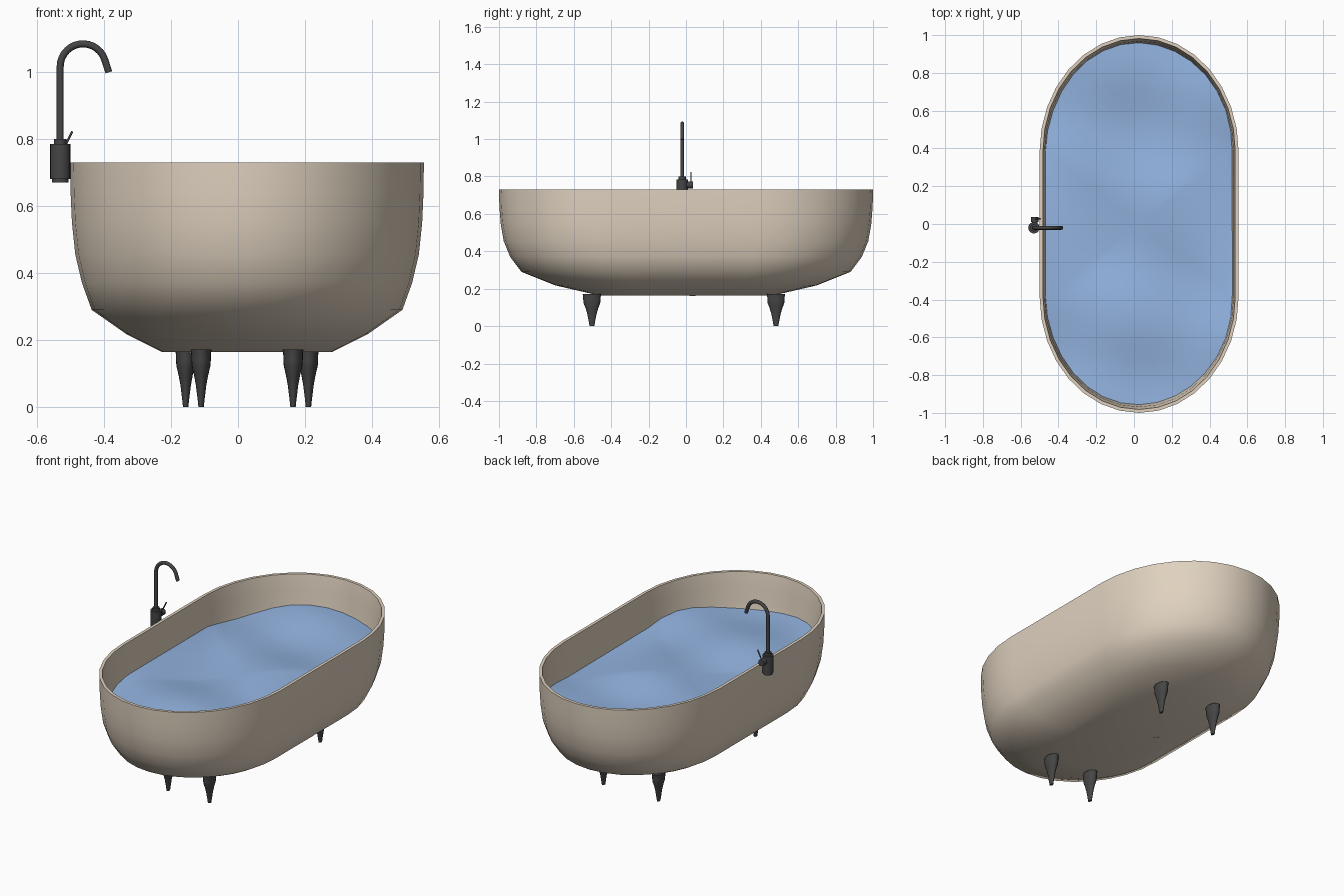
import bpy, bmesh, math
from mathutils import Vector

if "Cube" in bpy.data.objects:
    bpy.data.objects.remove(bpy.data.objects["Cube"])

CX = 0.027  # tub centre in x


def mat(name, rgb):
    m = bpy.data.materials.new(name)
    m.diffuse_color = (*rgb, 1)
    m.use_nodes = True
    m.node_tree.nodes["Principled BSDF"].inputs["Base Color"].default_value = m.diffuse_color
    return m


TAN = mat("stone", (0.74, 0.64, 0.52))
BLUE = mat("water_blue", (0.29, 0.45, 0.74))
DARK = mat("dark_metal", (0.06, 0.06, 0.06))


def outline(hx, hy, z, seg=16):
    """Stadium ring with near-elliptical ends."""
    straight = hy - hx * 1.17
    pts = []
    for sgn in (1, -1):
        for i in range(seg + 1):
            a = math.pi * i / seg
            pts.append((CX + sgn * hx * math.cos(a),
                        sgn * (straight + (hy - straight) * math.sin(a)), z))
    return pts


def loft(name, rings, material, cap_start=True, cap_end=True, angle=35):
    bm = bmesh.new()
    vs = [[bm.verts.new(p) for p in r] for r in rings]
    n = len(vs[0])
    for a, b in zip(vs, vs[1:]):
        for i in range(n):
            j = (i + 1) % n
            bm.faces.new((a[i], a[j], b[j], b[i]))
    if cap_start:
        bm.faces.new(vs[0][::-1])
    if cap_end:
        bm.faces.new(vs[-1])
    bmesh.ops.recalc_face_normals(bm, faces=bm.faces)
    me = bpy.data.meshes.new(name)
    bm.to_mesh(me)
    bm.free()
    ob = bpy.data.objects.new(name, me)
    bpy.context.collection.objects.link(ob)
    me.materials.append(material)
    bpy.ops.object.select_all(action='DESELECT')
    ob.select_set(True)
    bpy.context.view_layer.objects.active = ob
    bpy.ops.object.shade_smooth_by_angle(angle=math.radians(angle))
    return ob


def lathe(name, profile, centre, material, sy=1.0, axis='Z', n=20):
    """Turned solid: profile of (radius, height) about an axis."""
    rings = []
    for r, h in profile:
        ring = []
        for i in range(n):
            a = 2 * math.pi * i / n
            u, v = r * math.cos(a), r * sy * math.sin(a)
            p = (u, v, h) if axis == 'Z' else (u, h, v)
            ring.append(Vector(centre) + Vector(p))
        rings.append(ring)
    return loft(name, rings, material)


def tube(name, path, radius, material, n=12):
    """Round bar swept along a path lying in an xz plane."""
    path = [Vector(p) for p in path]
    rings = []
    for i, p in enumerate(path):
        t = (path[min(i + 1, len(path) - 1)] - path[max(i - 1, 0)]).normalized()
        side = Vector((0, 1, 0))
        up = t.cross(side).normalized()
        rings.append([p + radius * (math.cos(2 * math.pi * k / n) * side +
                                    math.sin(2 * math.pi * k / n) * up) for k in range(n)])
    return loft(name, rings, material)


# tub shell: outer wall, rim, inner wall (thicker below the rim)
outer = [(0.255, 0.47, 0.165), (0.36, 0.70, 0.218), (0.463, 0.88, 0.29), (0.492, 0.94, 0.37),
         (0.512, 0.975, 0.455), (0.522, 0.991, 0.55), (0.526, 0.998, 0.64), (0.527, 1.0, 0.73)]
T = 0.018
inner = [(hx - 0.026, hy - 0.03, z + (0.025 if z < 0.3 else 0)) for hx, hy, z in outer[:-1]]
profile = outer + [(0.527 - T, 1.0 - T, 0.73)] + inner[::-1]
loft("tub", [outline(*p) for p in profile], TAN, angle=40)


# rippled water surface
def wave(x, y):
    return 0.535 + 0.014 * math.sin(9.5 * y + 2.5 * x) + 0.007 * math.sin(9 * x - 4 * y)


rings = []
for k in range(16, 0, -1):
    s = k / 16
    rings.append([(CX + (x - CX) * s, y * s, wave(CX + (x - CX) * s, y * s))
                  for x, y, z in outline(0.497, 0.962, 0)])
water = loft("water", rings, BLUE, cap_start=False, angle=60)
if water.data.polygons[0].normal.z < 0:
    water.data.flip_normals()

# drain under the floor, towards the tap side
lathe("drain", [(0.016, 0.162), (0.016, 0.18)], (CX - 0.155, 0.035, 0), TAN)

# tapered feet, flared where they meet the floor, the back pair a little wider apart
leg = [(0.008, 0.0), (0.010, 0.02), (0.0155, 0.065), (0.021, 0.095), (0.0275, 0.122),
       (0.029, 0.14), (0.029, 0.155), (0.031, 0.172)]
for tag, dx, y in (("front", 0.137, -0.503), ("back", 0.183, 0.481)):
    for side, s in (("left", -1), ("right", 1)):
        lathe(f"{tag}_{side}_foot", leg, (CX + s * dx, y, 0), DARK, sy=1.6)

# tap: body, collar, spout, knob and lever
FX, FY = -0.53, -0.02
lathe("tap_body", [(0.025, 0.67), (0.025, 0.68), (0.03, 0.68), (0.03, 0.785), (0.019, 0.785),
                   (0.019, 0.80), (0.011, 0.80)], (FX, FY, 0), DARK)
R = 0.068
path = [(FX, FY, 0.79), (FX, FY, 0.9), (FX, FY, 1.0)]
for i in range(15):
    a = math.pi * (1 - i / 14 * 0.9)
    path.append((FX + R + R * math.cos(a), FY, 1.015 + R * math.sin(a)))
path.append((-0.385, FY, 0.998))
tube("spout", path, 0.0105, DARK)
lathe("tap_knob", [(0.015, 0.0), (0.015, 0.03), (0.019, 0.03), (0.019, 0.058)],
      (FX + 0.005, FY, 0.755), DARK, axis='Y')
tube("tap_lever", [(FX + 0.005, FY + 0.047, 0.76), (-0.494, FY + 0.047, 0.822)], 0.0035, DARK)
